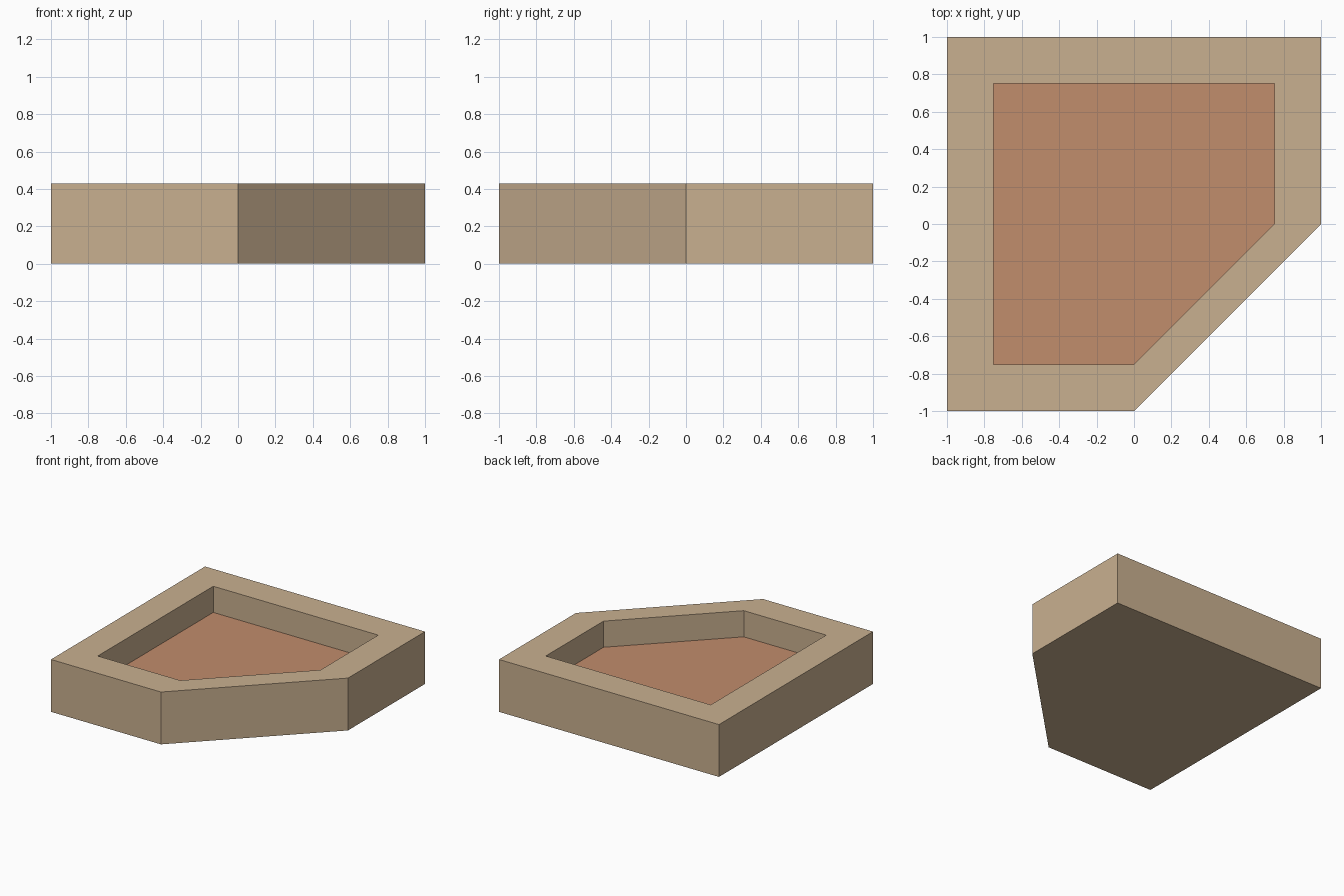
import bpy, bmesh

if "Cube" in bpy.data.objects:
    bpy.data.objects.remove(bpy.data.objects["Cube"])

HEIGHT, FLOOR_Z = 0.43, 0.215


def material(name, color):
    m = bpy.data.materials.new(name)
    m.diffuse_color = (*color, 1)
    m.use_nodes = True
    m.node_tree.nodes["Principled BSDF"].inputs["Base Color"].default_value = m.diffuse_color
    return m


def outline(s):
    # square with the front right corner cut off, counter-clockwise
    return [(-s, -s), (0, -s), (s, 0), (s, s), (-s, s)]


bm = bmesh.new()


def ring(s, z):
    return [bm.verts.new((x, y, z)) for x, y in outline(s)]


# Tray: outer wall, rim, recess wall
rings = [ring(1, 0), ring(1, HEIGHT), ring(0.75, HEIGHT), ring(0.75, FLOOR_Z)]
for a, b in zip(rings, rings[1:]):
    for i in range(5):
        j = (i + 1) % 5
        bm.faces.new((a[i], a[j], b[j], b[i]))

# Underside and recessed floor
bm.faces.new(rings[0][::-1])
floor = bm.faces.new(rings[-1])
floor.material_index = 1

mesh = bpy.data.meshes.new("tray")
bm.to_mesh(mesh)
bm.free()
mesh.materials.append(material("tan", (0.584, 0.434, 0.279)))
mesh.materials.append(material("terracotta", (0.533, 0.266, 0.150)))
bpy.context.collection.objects.link(bpy.data.objects.new("tray", mesh))
